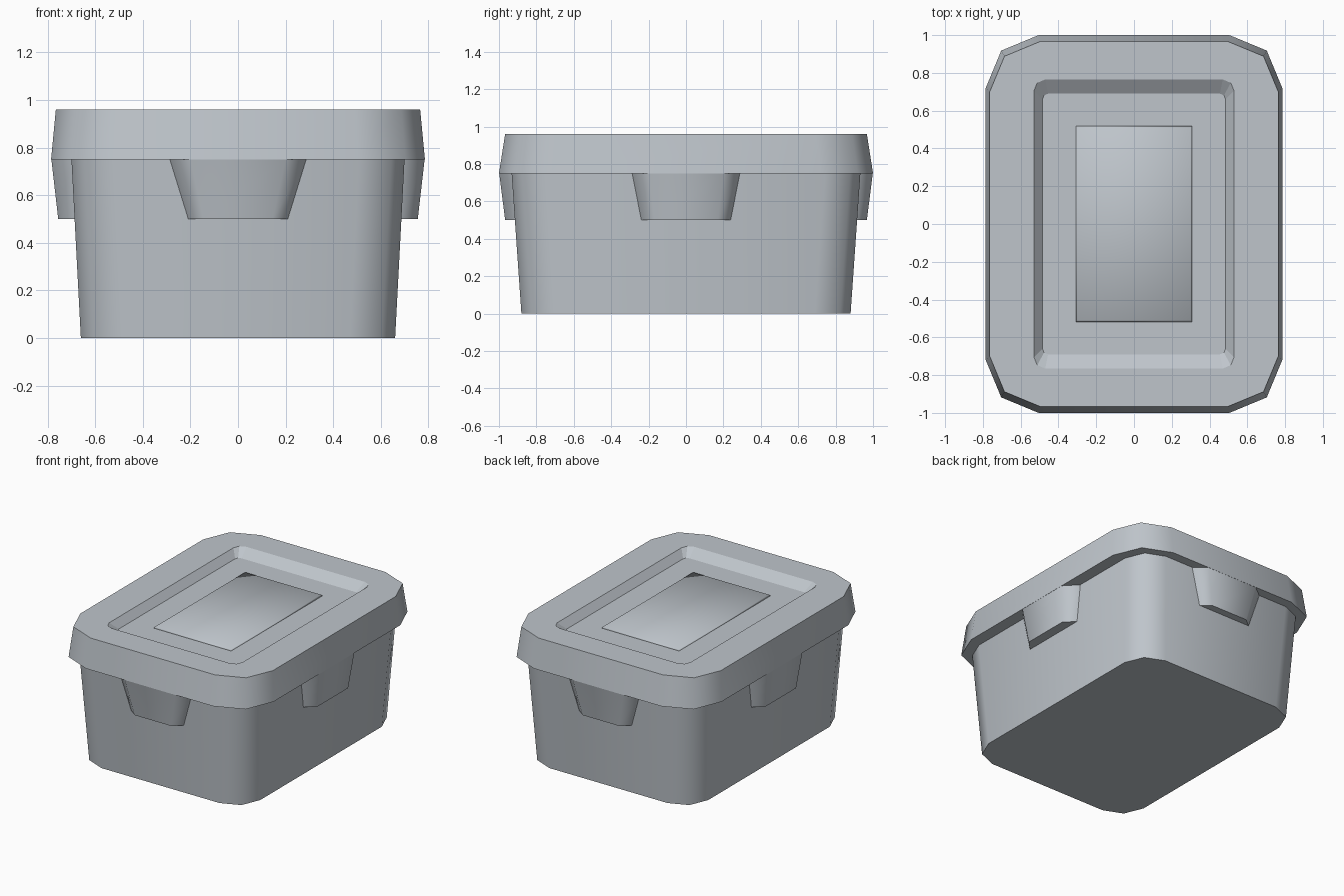
import bpy, bmesh, math

if "Cube" in bpy.data.objects:
    bpy.data.objects.remove(bpy.data.objects["Cube"])

GREY = (0.52, 0.56, 0.60, 1)
plastic = bpy.data.materials.new("blue_grey_plastic")
plastic.use_nodes = True
plastic.diffuse_color = GREY
plastic.node_tree.nodes["Principled BSDF"].inputs["Base Color"].default_value = GREY


def rounded_ring(hx, hy, r, z):
    """Rectangle outline with each corner rounded in two segments."""
    pts = []
    for q, (sx, sy) in enumerate([(1, 1), (-1, 1), (-1, -1), (1, -1)]):
        for step in range(3):
            a = math.pi / 2 * (q + step / 2)
            pts.append((sx * (hx - r) + r * math.cos(a), sy * (hy - r) + r * math.sin(a), z))
    return pts


def loft(name, rings, smooth_bands):
    """Skin a stack of rings and cap both ends; chosen bands are smooth."""
    bm = bmesh.new()
    loops = [[bm.verts.new(p) for p in ring] for ring in rings]
    n = len(loops[0])
    for band, (low, high) in enumerate(zip(loops, loops[1:])):
        for i in range(n):
            j = (i + 1) % n
            face = bm.faces.new((low[i], low[j], high[j], high[i]))
            face.smooth = band in smooth_bands
    bm.faces.new(loops[0][::-1])
    bm.faces.new(loops[-1])
    bmesh.ops.recalc_face_normals(bm, faces=bm.faces)
    mesh = bpy.data.meshes.new(name)
    bm.to_mesh(mesh)
    bm.free()
    mesh.materials.append(plastic)
    obj = bpy.data.objects.new(name, mesh)
    bpy.context.collection.objects.link(obj)
    return obj


# Tapered tub
loft("tub", [rounded_ring(0.66, 0.88, 0.19, 0), rounded_ring(0.70, 0.933, 0.19, 0.76)], {0})

# Lid with a sunken tray in its top
loft("lid", [
    rounded_ring(0.785, 1.0, 0.28, 0.75),
    rounded_ring(0.765, 0.967, 0.27, 0.96),
    rounded_ring(0.53, 0.765, 0.06, 0.96),
    rounded_ring(0.485, 0.69, 0.03, 0.91),
], {0})


# Low label panel in the tray, softly shaded
def rectangle(hx, hy, z):
    return [(hx, hy, z), (-hx, hy, z), (-hx, -hy, z), (hx, -hy, z)]


panel = loft("label_panel", [rectangle(0.31, 0.52, 0.908), rectangle(0.30, 0.51, 0.92)], {0})
for face in panel.data.polygons:
    face.use_smooth = True


# Latch tabs hanging from the lid on all four sides
def tab_ring(wide, flat, inner, outer, z):
    return [(-wide, -inner + 0.08, z), (-wide, -inner, z), (-flat, -outer, z),
            (flat, -outer, z), (wide, -inner, z), (wide, -inner + 0.08, z)]


def latch(name, low_wide, low, high, turn):
    rings = [tab_ring(low_wide, low_wide - 0.07, *low, 0.5),
             tab_ring(0.29, 0.2, *high, 0.752)]
    loft(name, rings, {0}).rotation_euler.z = turn


for side, turn in (("front", 0), ("back", math.pi)):
    latch(side + "_latch", 0.215, (0.91, 0.967), (0.93, 0.999), turn)
for side, turn in (("left", math.pi / 2), ("right", -math.pi / 2)):
    latch(side + "_latch", 0.24, (0.685, 0.755), (0.698, 0.784), turn)
